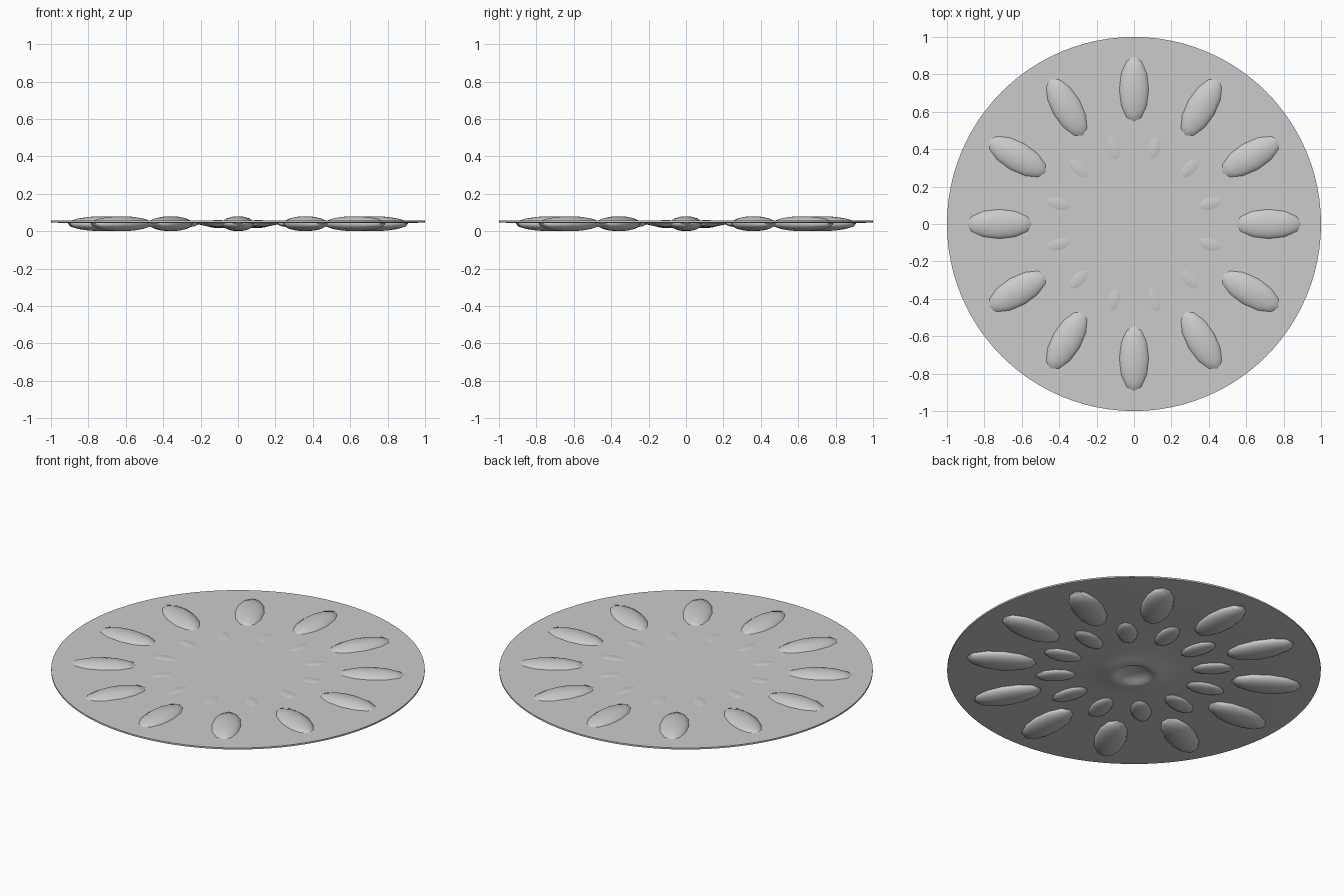
import bpy, bmesh
from math import pi, cos, sin, radians
from mathutils import Matrix

if "Cube" in bpy.data.objects:
    bpy.data.objects.remove(bpy.data.objects["Cube"])


def finish(name, bm, angle):
    bmesh.ops.recalc_face_normals(bm, faces=bm.faces)
    mesh = bpy.data.meshes.new(name)
    bm.to_mesh(mesh)
    bm.free()
    ob = bpy.data.objects.new(name, mesh)
    bpy.context.collection.objects.link(ob)
    bpy.ops.object.select_all(action='DESELECT')
    ob.select_set(True)
    bpy.context.view_layer.objects.active = ob
    bpy.ops.object.shade_smooth_by_angle(angle=radians(angle))
    return ob


def lathe(name, profile, sides=96):
    bm = bmesh.new()
    verts = [bm.verts.new((r, 0, z)) for r, z in profile]
    edges = [bm.edges.new(p) for p in zip(verts, verts[1:])]
    bmesh.ops.spin(bm, geom=verts + edges, cent=(0, 0, 0), axis=(0, 0, 1),
                   angle=2 * pi, steps=sides)
    bmesh.ops.remove_doubles(bm, verts=bm.verts, dist=1e-5)
    return finish(name, bm, 45)


def petal_ring(name, radius, size, z, start, count=12):
    bm = bmesh.new()
    for i in range(count):
        a = start + 2 * pi * i / count
        m = (Matrix.Rotation(a, 4, 'Z') @ Matrix.Translation((radius, 0, z))
             @ Matrix.Diagonal((*size, 1)))
        bmesh.ops.create_uvsphere(bm, u_segments=12, v_segments=8, radius=1, matrix=m)
    return finish(name, bm, 60)


# Disc: flat top, thin rim, underside swelling to a lip around a central hollow
lathe("medallion_disc", [
    (0, 0.056), (1.0, 0.056), (1.0, 0.047), (0.96, 0.045), (0.6, 0.044),
    (0.32, 0.043), (0.25, 0.040), (0.20, 0.034), (0.16, 0.025), (0.135, 0.019),
    (0.115, 0.017), (0.10, 0.021), (0.08, 0.033), (0.06, 0.043),
    (0.03, 0.049), (0, 0.050)])

# Large petals pass through the disc; small ones show only beneath
petal_ring("outer_petals", 0.72, (0.19, 0.086, 0.04), 0.04, 0)
petal_ring("inner_petals", 0.42, (0.11, 0.055, 0.02), 0.04, pi / 12)
